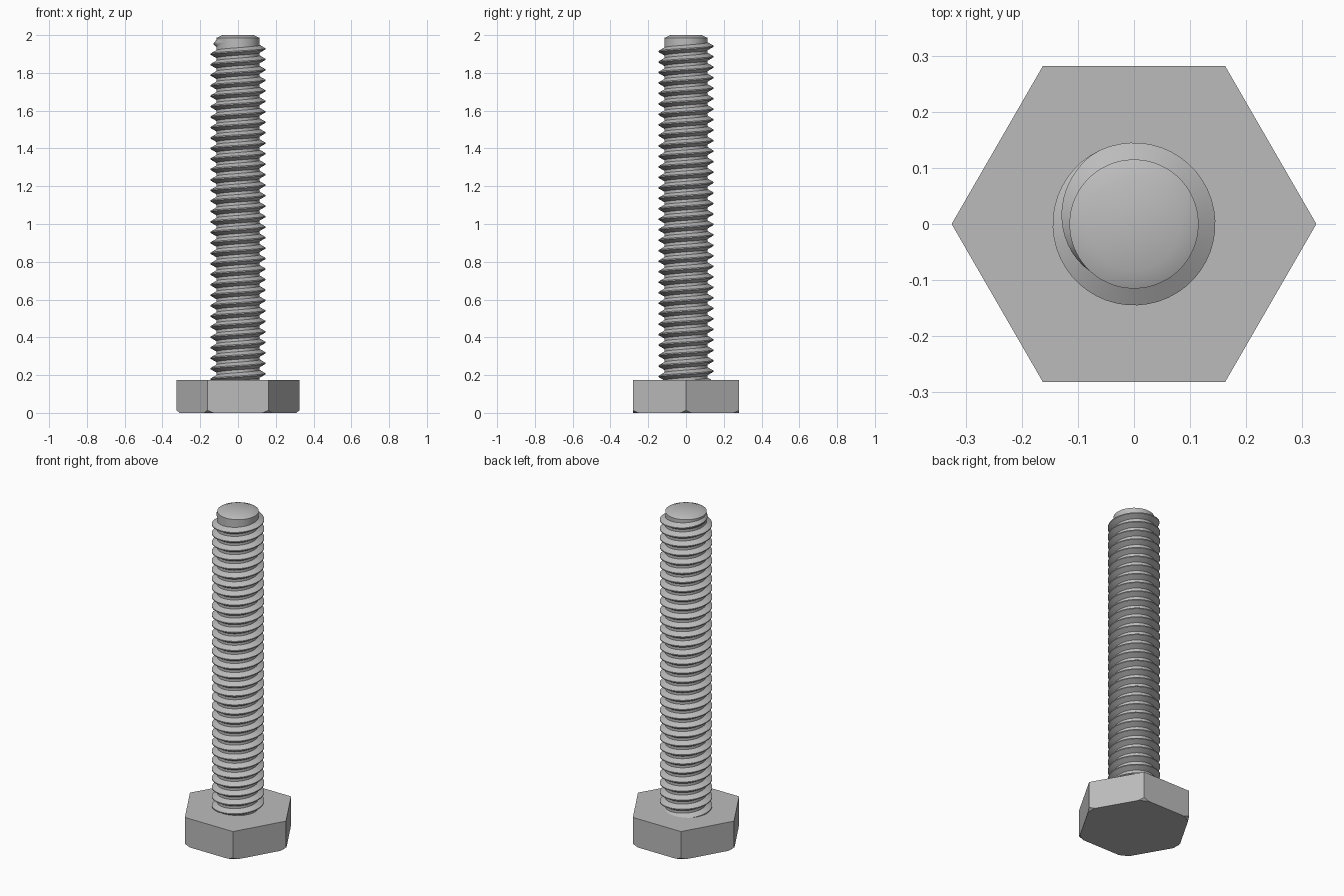
import bpy
import bmesh
from math import cos, sin, pi, radians, floor

if "Cube" in bpy.data.objects:
    bpy.data.objects.remove(bpy.data.objects["Cube"])

HEAD_H, TOP = 0.175, 2.0
HEAD_R = 0.325
CORE_R, CREST_R = 0.115, 0.145
PITCH = 0.0555
STEPS = 48

steel = bpy.data.materials.new("grey_steel")
steel.use_nodes = True
STEEL = (0.5, 0.5, 0.5, 1)
steel.diffuse_color = STEEL
steel.node_tree.nodes["Principled BSDF"].inputs["Base Color"].default_value = STEEL


def finish(name, bm):
    bmesh.ops.recalc_face_normals(bm, faces=bm.faces)
    mesh = bpy.data.meshes.new(name)
    bm.to_mesh(mesh)
    bm.free()
    mesh.materials.append(steel)
    obj = bpy.data.objects.new(name, mesh)
    bpy.context.collection.objects.link(obj)
    return obj


def smooth(obj, angle=25):
    bpy.ops.object.select_all(action="DESELECT")
    obj.select_set(True)
    bpy.context.view_layer.objects.active = obj
    bpy.ops.object.shade_smooth_by_angle(angle=radians(angle))


def stack(name, sides, profile):
    """Closed solid from (radius, height) rings."""
    bm = bmesh.new()
    rings = [[bm.verts.new((r * cos(2 * pi * i / sides), r * sin(2 * pi * i / sides), z))
              for i in range(sides)] for r, z in profile]
    for a, b in zip(rings, rings[1:]):
        for i in range(sides):
            j = (i + 1) % sides
            bm.faces.new((a[i], a[j], b[j], b[i]))
    bm.faces.new(rings[0])
    bm.faces.new(rings[-1])
    return finish(name, bm)


# Hexagonal head with its lower corners trimmed by a cone
head = stack("hex_head", 6, [(HEAD_R, 0), (HEAD_R, HEAD_H)])
cutter = stack("corner_cutter", 96, [(0.303, -0.005), (0.345, 0.03), (0.345, 0.3)])
cutter.hide_render = True
trim = head.modifiers.new("corner_trim", "BOOLEAN")
trim.operation = "INTERSECT"
trim.solver = "EXACT"
trim.object = cutter
bpy.context.view_layer.objects.active = head
bpy.ops.object.modifier_apply(modifier=trim.name)
bpy.data.objects.remove(cutter)
smooth(head, 20)

# Shank core with a chamfered tip
core = stack("shank_core", 96, [(CORE_R, HEAD_H - 0.02), (CORE_R, TOP - 0.015), (0.082, TOP)])
smooth(core)

# Helical thread, right-handed, fading out near the tip
END_ANGLE, FADE = radians(235), radians(115)
END_Z = 1.955 + PITCH * 55 / 360
total = floor((END_Z - HEAD_H + 0.02) / PITCH * STEPS)
bm = bmesh.new()
rows = []
for k in range(total + 1):
    back = 2 * pi * k / STEPS
    a = END_ANGLE - back
    z = END_Z - PITCH * back / (2 * pi)
    f = min(1, back / FADE)
    root = CORE_R - 0.003
    crest = root + 0.001 + (CREST_R - root - 0.001) * f
    section = [(root, -0.022), (crest, -0.003), (crest, 0.003), (root, 0.022)]
    rows.append([bm.verts.new((r * cos(a), r * sin(a), z + h)) for r, h in section])
for p, q in zip(rows, rows[1:]):
    for i in range(4):
        j = (i + 1) % 4
        bm.faces.new((p[i], p[j], q[j], q[i]))
bm.faces.new(rows[0])
bm.faces.new(rows[-1])
thread = finish("thread", bm)
smooth(thread)
